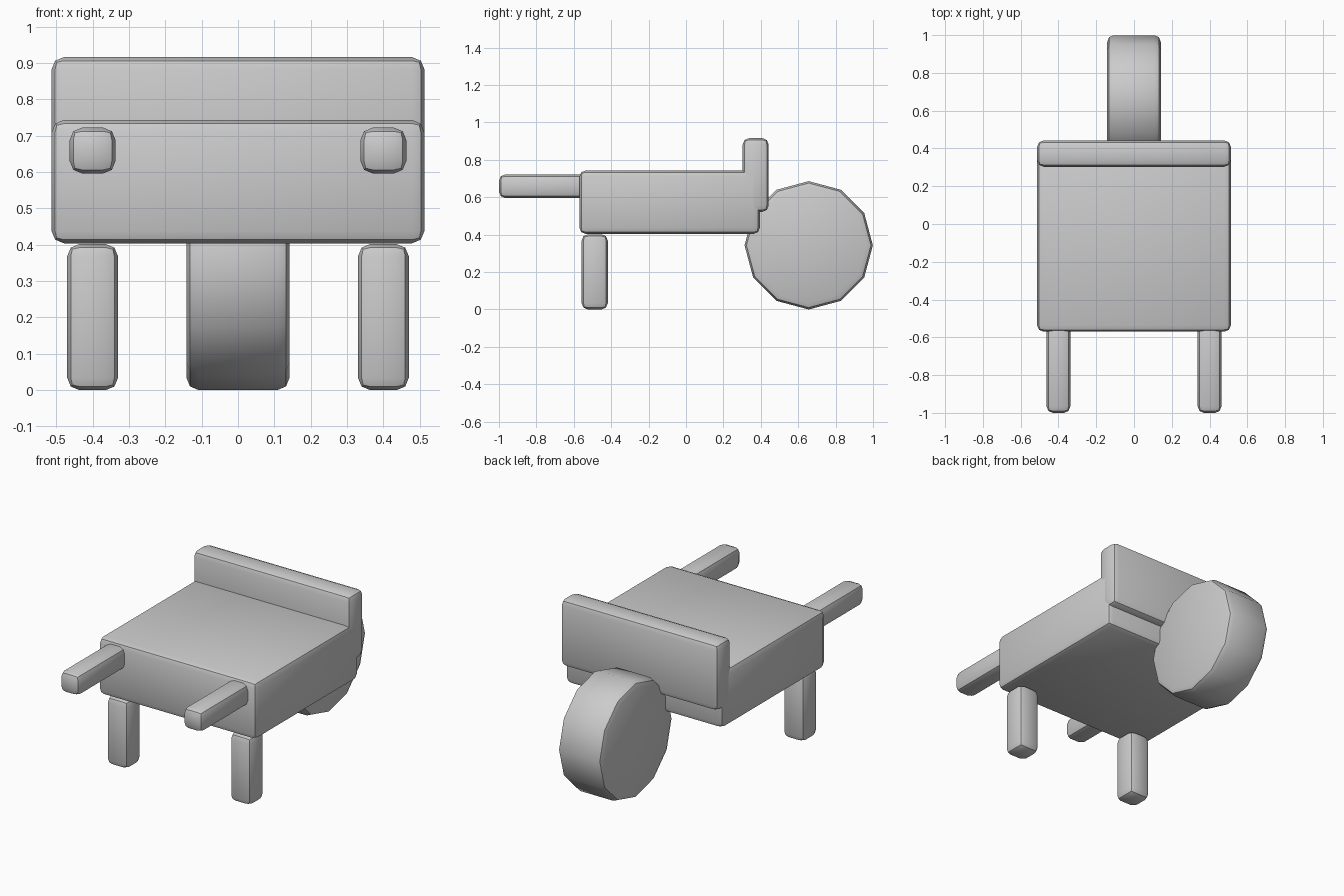
import bpy, math

if "Cube" in bpy.data.objects:
    bpy.data.objects.remove(bpy.data.objects["Cube"])


def finish(obj, name, width):
    """Name the part, round its edges in two steps and smooth the soft angles."""
    obj.name = name
    bpy.ops.object.transform_apply(location=False, rotation=True, scale=True)
    bevel = obj.modifiers.new("rounded_edges", 'BEVEL')
    bevel.width = width
    bevel.segments = 2
    bevel.limit_method = 'ANGLE'
    bevel.angle_limit = math.radians(45)
    bpy.ops.object.modifier_apply(modifier=bevel.name)
    bpy.ops.object.shade_smooth_by_angle(angle=math.radians(35))
    return obj


def box(name, x, y, z, width=0.034):
    """Rounded box from (min, max) ranges."""
    ranges = (x, y, z)
    bpy.ops.mesh.primitive_cube_add(size=1, location=[(a + b) / 2 for a, b in ranges])
    obj = bpy.context.object
    obj.scale = [b - a for a, b in ranges]
    return finish(obj, name, width)


# Tray and headboard
box("tray", (-0.513, 0.513), (-0.57, 0.395), (0.404, 0.743))
box("headboard", (-0.513, 0.513), (0.303, 0.442), (0.522, 0.916))

# Legs and handles on both sides
for side, s in (("left", -1), ("right", 1)):
    box(side + "_leg", (s * 0.4 - 0.07, s * 0.4 + 0.07), (-0.558, -0.418), (0.0, 0.402))
    box(side + "_handle", (s * 0.4 - 0.063, s * 0.4 + 0.063), (-1.0, -0.45), (0.596, 0.722))

# Twelve-sided wheel, corner pointing straight up
bpy.ops.mesh.primitive_cylinder_add(vertices=12, radius=0.343, depth=0.284,
                                    location=(0, 0.656, 0.343),
                                    rotation=(0, math.pi / 2, 0))
finish(bpy.context.object, "wheel", 0.034)
